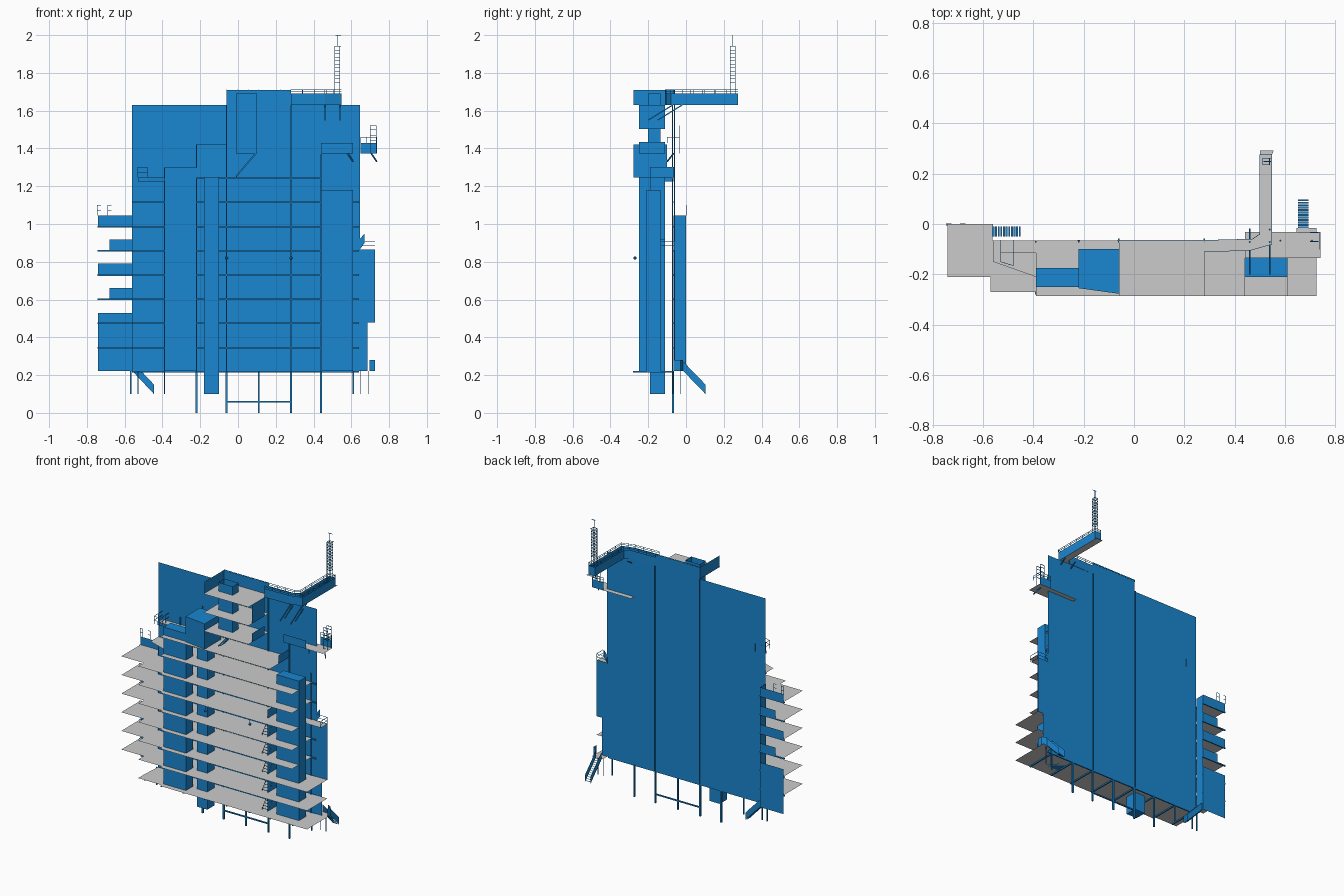
import bpy
from mathutils import Vector

if "Cube" in bpy.data.objects:
    bpy.data.objects.remove(bpy.data.objects["Cube"])

blue = bpy.data.materials.new("blue_paint")
blue.diffuse_color = (0.01, 0.24, 0.63, 1)
blue.use_nodes = True
blue.node_tree.nodes["Principled BSDF"].inputs["Base Color"].default_value = blue.diffuse_color


def make(name, verts, faces, mat=blue):
    me = bpy.data.meshes.new(name)
    me.from_pydata([tuple(v) for v in verts], [], faces)
    ob = bpy.data.objects.new(name, me)
    bpy.context.collection.objects.link(ob)
    if mat:
        me.materials.append(mat)
    return ob


def floor(name, pts, z):
    return make(name, [(x, y, z) for x, y in pts], [range(len(pts))], None)


def rect(x0, x1, y0, y1):
    return [(x0, y0), (x1, y0), (x1, y1), (x0, y1)]


def wall(name, path, z0, z1):
    v = [(x, y, z) for x, y in path for z in (z0, z1)]
    f = [(2 * i, 2 * i + 2, 2 * i + 3, 2 * i + 1) for i in range(len(path) - 1)]
    return make(name, v, f)


BOX = [(0, 1, 3, 2), (4, 6, 7, 5), (0, 4, 5, 1), (2, 3, 7, 6), (0, 2, 6, 4), (1, 5, 7, 3)]


def box(name, x0, x1, y0, y1, z0, z1):
    return make(name, [(x, y, z) for x in (x0, x1) for y in (y0, y1) for z in (z0, z1)], BOX)


def rods(name, segs, r=0.0015):
    # square bars along every segment, joined in one mesh
    v, f = [], []
    for a, b in segs:
        a, b = Vector(a), Vector(b)
        d = (b - a).normalized()
        u = d.cross(Vector((0, 0, 1)) if abs(d.z) < 0.9 else Vector((0, 1, 0))).normalized() * r
        w = d.cross(u).normalized() * r
        n = len(v)
        for p in (a, b):
            for s, t in ((1, 1), (-1, 1), (-1, -1), (1, -1)):
                v.append(p + u * s + w * t)
        for i in range(4):
            j = (i + 1) % 4
            f.append((n + i, n + j, n + 4 + j, n + 4 + i))
        f += [(n, n + 3, n + 2, n + 1), (n + 4, n + 5, n + 6, n + 7)]
    return make(name, v, f)


def rail(name, path, z, h, step=0.06):
    segs = []
    for (ax, ay), (bx, by) in zip(path, path[1:]):
        for k in (0.5, 1):
            segs.append(((ax, ay, z + h * k), (bx, by, z + h * k)))
        n = max(1, round(Vector((bx - ax, by - ay)).length / step))
        for i in range(n + 1):
            x, y = ax + (bx - ax) * i / n, ay + (by - ay) * i / n
            segs.append(((x, y, z), (x, y, z + h)))
    return rods(name, segs, 0.001)


def stair(name, a, b, side, steps=10, h=0.0):
    # treads from a to b, with stringer panels rising h on both sides
    a, b, s = Vector(a), Vector(b), Vector(side)
    run = (b - a) / steps
    flat = Vector((run.x, run.y, 0)) * 0.7
    v, f = [], []
    for i in range(steps):
        p = a + run * (i + 0.5)
        n = len(v)
        v += [p, p + flat, p + flat + s, p + s]
        f.append((n, n + 1, n + 2, n + 3))
    up = Vector((0, 0, max(h, 0.012)))
    for o in (Vector(), s):
        n = len(v)
        v += [a + o, b + o, b + o + up, a + o + up]
        f.append((n, n + 1, n + 2, n + 3))
    return make(name, v, f)


Y = -0.065
Z = [0.222 + 0.128 * i for i in range(12)]

# large back wall in panels, stepping forward at the left wing
wall("back_wall_left", [(-0.56, Y), (-0.06, Y)], Z[0], 1.63)
wall("back_wall_middle", [(-0.06, Y), (0.28, Y)], Z[0], 1.71)
wall("back_wall_right", [(0.28, Y), (0.645, Y)], Z[0], 1.63)
wall("wing_side_wall", [(-0.562, Y), (-0.562, 0)], Z[0], 1.045)
wall("wing_lower_wall", [(-0.74, 0), (-0.562, 0)], Z[0], 0.53)
for k, x in ((3, -0.68), (4, -0.74), (5, -0.68), (6, -0.74)):
    wall(f"wing_parapet_{k}", [(x, 0), (-0.562, 0)], Z[k], Z[k] + 0.056)
wall("right_wall_low", [(0.645, Y), (0.685, Y)], Z[0], Z[2])
wall("right_wall_high", [(0.645, Y), (0.725, Y)], Z[2], 0.865)
rods("wall_seams", [((x, Y + 0.004, Z[0]), (x, Y + 0.004, 1.63)) for x in (-0.06, 0.28)], 0.003)

# deck floors
for k in range(7):
    xr = 0.725 if k < 3 else 0.61
    right = [(xr, -0.287), (xr, Y)]
    left = [(-0.562, Y)]
    if k:
        left += [(-0.562, 0), (-0.74, 0), (-0.74, -0.21)]
    corner = [(-0.57, -0.21), (-0.57, -0.27), (-0.39, -0.27), (-0.39, -0.287)]
    floor(f"deck_{k}", right + left + corner, Z[k])
floor("deck_7", [(-0.56, -0.15), (-0.39, -0.21), (-0.39, -0.287), (0.61, -0.287), (0.61, Y), (-0.56, Y)], Z[7])
floor("deck_8", rect(-0.39, 0.44, -0.287, Y), Z[8])
floor("deck_9", rect(-0.06, 0.28, -0.287, Y), Z[9])
floor("deck_10", rect(-0.06, 0.28, -0.287, Y), Z[10])
floor("deck_11", rect(-0.06, 0.28, -0.287, Y), Z[11])
floor("right_landing", rect(0.61, 0.725, -0.135, Y), 0.862)

# edge beams behind decks, cross beams under the lowest deck
for k in range(9):
    xl, xr = (-0.56, 0.64) if k < 8 else (-0.53, 0.44)
    rods(f"deck_beam_{k}", [((xl, Y - 0.004, Z[k] - 0.004), (xr, Y - 0.004, Z[k] - 0.004))], 0.004)
    if 0 < k < 7:
        rods(f"wing_beam_{k}", [((-0.745, -0.004, Z[k] - 0.004), (-0.56, -0.004, Z[k] - 0.004))], 0.004)
posts = [-0.53, -0.39, -0.22, -0.06, 0.11, 0.28, 0.44, 0.61]
rods("under_beams", [((x, -0.28 if x > -0.4 else -0.26, Z[0] - 0.005), (x, Y, Z[0] - 0.005)) for x in posts], 0.004)

# support legs and brace
for x in posts + [-0.568]:
    z0 = 0 if -0.3 < x < 0.5 else 0.1
    rods("support_leg", [((x, Y - 0.004, z0), (x, Y - 0.004, Z[0]))], 0.005 if z0 == 0 else 0.003)
rods("leg_brace", [((-0.06, Y - 0.004, 0.06), (0.28, Y - 0.004, 0.06))], 0.004)
rods("inner_posts", [((x, Y - 0.006, Z[0]), (x, Y - 0.006, zt)) for x, zt in
                     ((-0.39, 1.3), (-0.22, 1.42), (-0.06, 1.63), (0.28, 1.63), (0.44, 1.37), (0.605, 1.18))], 0.003)

# shafts and rooms in front of the wall
box("left_shaft", -0.39, -0.22, -0.25, -0.175, Z[0], 1.30)
box("lift_shaft", -0.18, -0.10, -0.19, -0.11, 0.10, Z[8])
box("right_shaft", 0.44, 0.61, -0.21, -0.135, Z[0], 1.18)
make("upper_room", [(x, y, z) for x, y0 in ((-0.22, -0.255), (-0.06, -0.277))
                    for y in (y0, -0.10) for z in (Z[8], 1.42)], BOX)
wall("stair_tower", rect(-0.01, 0.10, -0.20, -0.135) + [(-0.01, -0.20)], Z[9], 1.69)

# partition and parapet panels on the upper decks
wall("top_left_partition", [(-0.06, -0.277), (-0.06, Y)], Z[11], 1.71)
for k in (9, 10):
    wall(f"upper_parapet_{k}", [(0.28, -0.25), (0.28, -0.11)], Z[k], Z[k] + 0.06)
wall("top_right_parapet", [(0.28, -0.25), (0.28, -0.11)], 1.55, Z[11])
wall("deck_8_parapet", [(0.44, -0.19), (0.44, Y)], Z[8], Z[8] + 0.056)

# left walkway beside the upper deck
floor("left_walkway", rect(-0.53, -0.39, -0.115, Y), Z[8])
wall("walkway_parapet", [(-0.53, Y), (-0.53, -0.115), (-0.48, -0.115), (-0.39, -0.17)], Z[8] - 0.02, Z[8])
rail("walkway_rail", [(-0.53, Y), (-0.53, -0.15), (-0.48, -0.165), (-0.48, Y)], Z[8], 0.055, 0.04)

# bent top walkway with long rear arm
inner = [(0.28, Y), (0.47, -0.06), (0.5, -0.04), (0.5, 0.275)]
outer = [(0.28, -0.11), (0.46, -0.105), (0.548, -0.08), (0.548, 0.275)]
floor("arm_floor", inner[:-1] + [(0.5, 0.292), (0.555, 0.292)] + outer[::-1], 1.63)
wall("arm_inner_parapet", inner, 1.63, 1.69)
wall("arm_outer_parapet", outer + [inner[-1]], 1.63, 1.69)
rail("arm_inner_rail", inner, 1.69, 0.02)
rail("arm_outer_rail", outer + [inner[-1]], 1.69, 0.02)
rail("top_rail", [(-0.06, Y), (0.28, Y)], 1.70, 0.012)
rods("arm_struts", [((x, y, 1.55), (x, y + 0.13, 1.63)) for x in (0.46, 0.54) for y in (-0.20, -0.15)], 0.003)

# lattice mast on the arm
mx, my, c = 0.525, 0.248, 0.013
cor = [(mx - c, my - c), (mx + c, my - c), (mx + c, my + c), (mx - c, my + c)]
segs = [((x, y, 1.63), (x, y, 1.94)) for x, y in cor]
for i in range(11):
    z = 1.75 + i * 0.019
    segs += [((*cor[j], z), (*cor[(j + 1) % 4], z)) for j in range(4)]
segs += [((mx, my, 1.94), (mx, my, 2.0)), ((mx - c, my + c, 1.94), (mx + 0.02, my + c, 1.94)),
         ((mx - 0.01, my, 1.998), (mx + 0.02, my, 1.998))]
rods("lattice_mast", segs, 0.0013)

# right balcony with railing and brackets
floor("right_balcony", rect(0.44, 0.74, -0.135, -0.032), Z[9])
wall("balcony_front_panel", [(0.44, -0.135), (0.61, -0.135)], Z[9], 1.43)
wall("balcony_end_panel", [(0.648, -0.032), (0.735, -0.032)], Z[9], 1.43)
rail("balcony_rail", [(0.65, -0.032), (0.735, -0.032), (0.735, -0.10)], 1.43, 0.03, 0.03)
rods("balcony_posts", [((x, y, Z[9]), (x, y, 1.52)) for x in (0.70, 0.732) for y in (-0.07, -0.035)]
     + [((0.70, y, z), (0.732, y, z)) for y in (-0.07, -0.035) for z in (1.44, 1.47, 1.5, 1.52)])
rods("balcony_brackets", [((x, -0.10, 1.33), (x - 0.03, Y, Z[9])) for x in (0.61, 0.735)], 0.003)

# railings of wing and landing
rail("wing_top_rail", [(-0.745, 0.003), (-0.725, 0.003)], 1.045, 0.055, 0.02)
rail("wing_top_rail", [(-0.69, 0.003), (-0.67, 0.003)], 1.045, 0.055, 0.02)
rail("landing_rail", [(0.645, Y), (0.725, Y), (0.725, -0.135)], 0.862, 0.045)
make("landing_gusset", [(0.645, Y, 0.865), (0.67, Y, 0.9), (0.67, Y, 0.95), (0.645, Y, 0.92)], [(0, 1, 2, 3)])

# outer stairs at ground level
stair("left_ground_stair", (-0.445, -0.05, 0.10), (-0.56, -0.05, Z[0]), (0, 0.04, 0), 11, 0.05)
stair("right_ground_stair", (0.652, 0.103, 0.10), (0.652, -0.015, Z[0]), (0.042, 0, 0), 12, 0.05)
wall("stair_landing_wall", [(0.695, -0.015), (0.725, -0.03), (0.725, Y)], Z[0], 0.28)
floor("stair_landing", rect(0.645, 0.725, Y, -0.015), Z[0])
rods("stair_landing_legs", [((x, -0.03, 0.10), (x, -0.03, Z[0])) for x in (0.65, 0.69)])

# inner stair flights between decks
for k in range(5):
    stair(f"inner_stair_{k}", (0.33, -0.21, Z[k]), (0.33, -0.11, Z[k + 1]), (0.045, 0, 0), 9)
wall("inner_stair_screen", [(0.372, -0.21), (0.372, -0.11)], Z[0], 0.92)
for k in range(7):
    stair(f"shaft_stair_{k}", (-0.39, -0.165, Z[k]), (-0.27, -0.165, Z[k + 1]), (0, 0.045, 0), 10)
for k in (8, 9, 10):
    stair(f"upper_stair_{k}", (-0.01, -0.195, Z[k]), (0.10, -0.195, Z[k + 1]), (0, 0.055, 0), 10)

# hanging lamps below a mid deck
for x in (-0.06, 0.28):
    rods("lamp_stem", [((x, -0.27, 0.83), (x, -0.27, Z[5]))], 0.001)
    bpy.ops.mesh.primitive_uv_sphere_add(segments=8, ring_count=6, radius=0.009, location=(x, -0.27, 0.82))
    bpy.context.object.name = "lamp"
    bpy.context.object.data.materials.append(blue)
